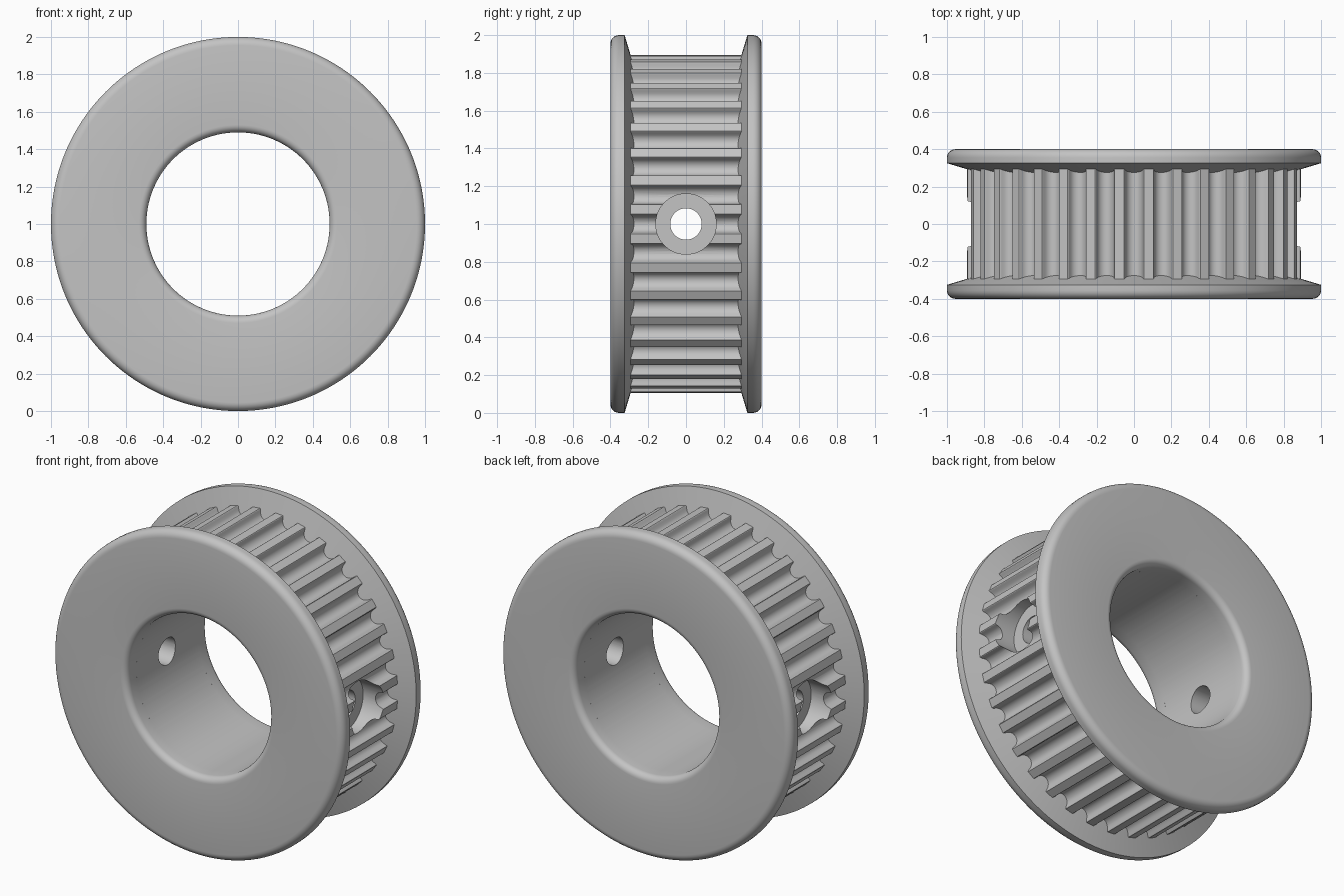
import bpy, bmesh, math
from mathutils import Matrix

TEETH = 36
R_TOOTH, R_BORE, R_HOLE, R_SINK = 0.895, 0.49, 0.083, 0.16
HALF = 0.30          # half width of the toothed ring
SEG = 192

cube = bpy.data.objects.get("Cube")
if cube:
    bpy.data.objects.remove(cube, do_unlink=True)

steel = bpy.data.materials.new("grey_metal")
steel.use_nodes = True
grey = (0.55, 0.55, 0.55, 1)
steel.diffuse_color = grey
steel.node_tree.nodes["Principled BSDF"].inputs["Base Color"].default_value = grey


def finish(bm, name):
    bmesh.ops.remove_doubles(bm, verts=bm.verts, dist=1e-5)
    bmesh.ops.recalc_face_normals(bm, faces=bm.faces)
    mesh = bpy.data.meshes.new(name)
    bm.to_mesh(mesh)
    bm.free()
    obj = bpy.data.objects.new(name, mesh)
    obj.location.z = 1
    bpy.context.collection.objects.link(obj)
    mesh.materials.append(steel)
    return obj


def skin(bm, rings, closed):
    """Join equal rings of points with quads."""
    rows = [[bm.verts.new(p) for p in ring] for ring in rings]
    n = len(rows[0])
    for i in range(len(rows) if closed else len(rows) - 1):
        a, b = rows[i], rows[(i + 1) % len(rows)]
        for j in range(n):
            k = (j + 1) % n
            vs = [a[j], a[k], b[k], b[j]]
            bm.faces.new(vs)


def polar(r, a, y):
    return (r * math.cos(a), y, r * math.sin(a))


def lathe(profile, name, closed=True, seg=SEG, turn=None):
    """Revolve (radius, y) points about the y axis."""
    bm = bmesh.new()
    rings = [[polar(r, math.tau * j / seg, y) for j in range(seg)] for r, y in profile]
    skin(bm, rings, closed)
    if turn:
        bmesh.ops.transform(bm, matrix=turn, verts=bm.verts)
    return finish(bm, name)


def fillet(r, y, rad, start, steps=6):
    return [(r + rad * math.cos(start + math.pi / 2 * i / steps),
             y + rad * math.sin(start + math.pi / 2 * i / steps)) for i in range(steps + 1)]


def smooth(obj):
    bpy.ops.object.select_all(action='DESELECT')
    obj.select_set(True)
    bpy.context.view_layer.objects.active = obj
    bpy.ops.object.shade_smooth_by_angle(angle=math.radians(30))


# Toothed ring: rounded grooves repeated about the axis
groove = [(-0.053, 0), (-0.050, 0.003)]
for i in range(11):
    p = math.pi * i / 10
    groove.append((-0.047 * math.cos(p), 0.014 + 0.046 * math.sin(p)))
groove += [(0.050, 0.003), (0.053, 0)]

outline = []
for t in range(TEETH):
    for off, depth in groove:
        outline.append((R_TOOTH - depth, math.tau * t / TEETH + off / R_TOOTH))


def ring(y, r=None):
    return [polar(r or rad, a, y) for rad, a in outline]


bm = bmesh.new()
skin(bm, [ring(-HALF), ring(HALF), ring(HALF, R_BORE), ring(-HALF, R_BORE)], True)
toothed_ring = finish(bm, "toothed_ring")

# Counterbored set screw holes on both sides
sink = 0.75
cutter = lathe([(0, -1), (R_SINK, -1), (R_SINK, -sink), (R_HOLE, -sink),
                (R_HOLE, sink), (R_SINK, sink), (R_SINK, 1), (0, 1)],
               "screw_hole_cutter", False, 64, Matrix.Rotation(math.pi / 2, 4, 'Z'))
cutter.hide_render = True
mod = toothed_ring.modifiers.new("screw_holes", 'BOOLEAN')
mod.operation = 'DIFFERENCE'
mod.solver = 'EXACT'
mod.object = cutter
bpy.context.view_layer.objects.active = toothed_ring
toothed_ring.select_set(True)
bpy.ops.object.modifier_apply(modifier=mod.name)
bpy.data.objects.remove(cutter, do_unlink=True)
smooth(toothed_ring)

# Flanges: tapered inside face, rounded rim and bore edge
rim, lip = 0.045, 0.04
half_profile = [(R_BORE, HALF), (0.72, HALF), (0.80, 0.265), (1.0, 0.325)]
half_profile += fillet(1 - rim, 0.4 - rim, rim, 0)
half_profile += fillet(R_BORE + lip, 0.4 - lip, lip, math.pi / 2)
for side, name in ((-1, "front_flange"), (1, "back_flange")):
    smooth(lathe([(r, side * y) for r, y in half_profile], name))
